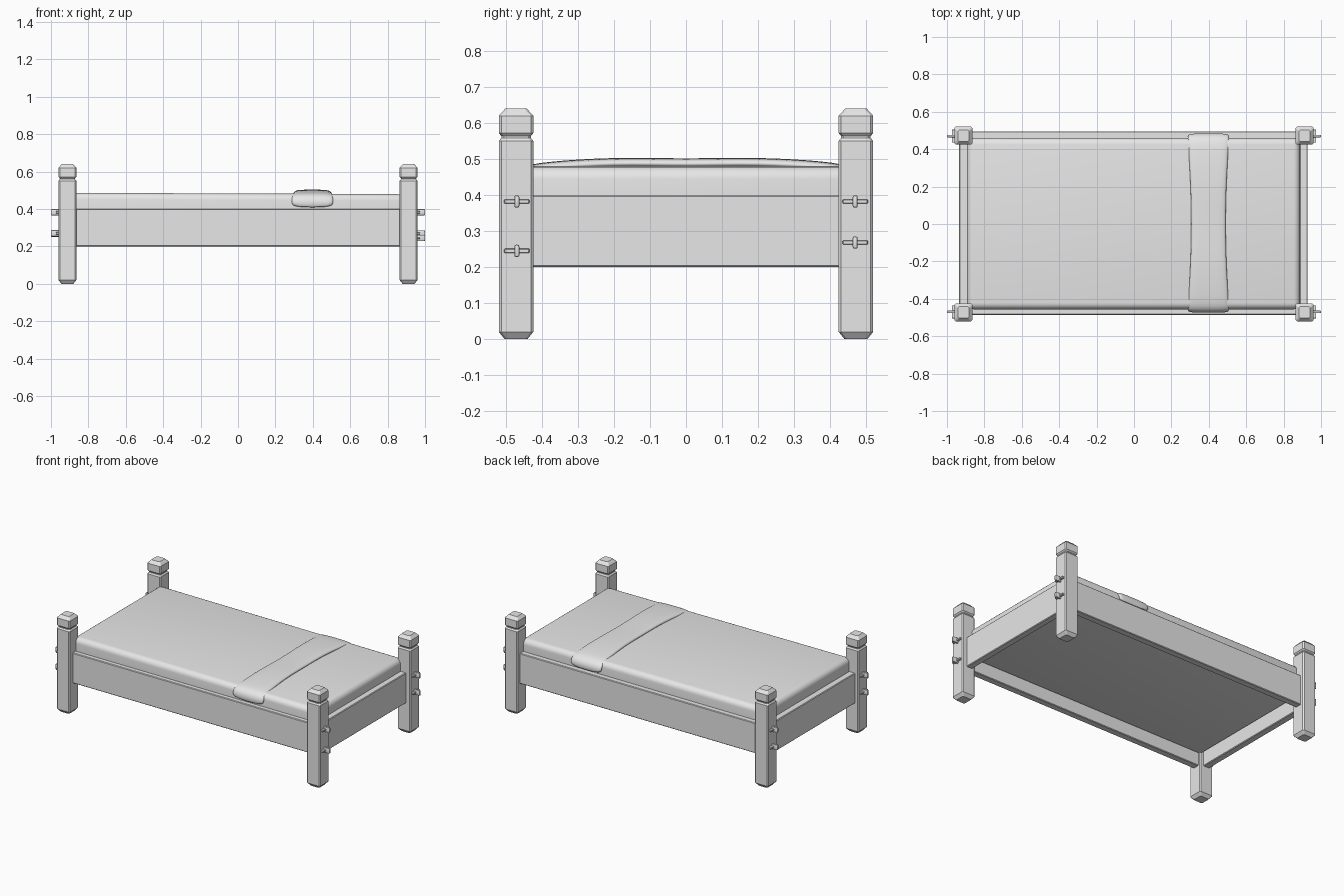
import bpy, bmesh, math
from mathutils import Vector

cube = bpy.data.objects.get("Cube")
if cube:
    bpy.data.objects.remove(cube, do_unlink=True)

grey = bpy.data.materials.new("plain grey")
grey.use_nodes = True
COLOUR = (0.8, 0.8, 0.8, 1)
grey.diffuse_color = COLOUR
grey.node_tree.nodes["Principled BSDF"].inputs["Base Color"].default_value = COLOUR


def finish(name, bm, angle=30):
    bmesh.ops.recalc_face_normals(bm, faces=bm.faces)
    mesh = bpy.data.meshes.new(name)
    bm.to_mesh(mesh)
    bm.free()
    mesh.materials.append(grey)
    obj = bpy.data.objects.new(name, mesh)
    bpy.context.collection.objects.link(obj)
    bpy.ops.object.select_all(action="DESELECT")
    obj.select_set(True)
    bpy.context.view_layer.objects.active = obj
    bpy.ops.object.shade_smooth_by_angle(angle=math.radians(angle))
    return obj


def box(name, low, high, bevel=0.004, segments=1, angle=30):
    low, high = Vector(low), Vector(high)
    bm = bmesh.new()
    bmesh.ops.create_cube(bm, size=1)
    for v in bm.verts:
        v.co = Vector(c * s for c, s in zip(v.co, high - low)) + (low + high) / 2
    bmesh.ops.bevel(bm, geom=bm.edges[:], offset=bevel, segments=segments,
                    profile=0.5, affect="EDGES")
    return finish(name, bm, angle)


def bridge(bm, a, b, closed):
    n = len(a)
    for i in range(n if closed else n - 1):
        j = (i + 1) % n
        bm.faces.new((a[i], a[j], b[j], b[i]))


# Posts: chamfered squares stacked along a profile of (inset, height)
PROFILE = [(0.016, 0), (0, 0.02), (0, 0.55), (0.007, 0.559), (0.007, 0.564),
           (0, 0.572), (0, 0.62), (0.018, 0.64)]


def post(name, x, y):
    bm = bmesh.new()
    rings = []
    for inset, z in PROFILE:
        h = 0.048 - inset
        c = h - 0.007
        ring = [(h, -c), (h, c), (c, h), (-c, h), (-h, c), (-h, -c), (-c, -h), (c, -h)]
        rings.append([bm.verts.new((x + px, y + py, z)) for px, py in ring])
    for a, b in zip(rings, rings[1:]):
        bridge(bm, a, b, True)
    bm.faces.new(rings[0])
    bm.faces.new(rings[-1])
    finish(name, bm)


# Tenon end through the post, locked by a thin wedge
def peg(name, side, y, z):
    xs = sorted((side * 0.94, side))
    box(name + "_tenon", (xs[0], y - 0.007, z - 0.017), (xs[1], y + 0.007, z + 0.017), 0.005, 2)
    xs = sorted((side * 0.958, side * 0.974))
    box(name + "_wedge", (xs[0], y - 0.035, z - 0.006), (xs[1], y + 0.035, z + 0.006), 0.002)


LOWER = {(1, -1): 0.245, (1, 1): 0.268, (-1, -1): 0.27, (-1, 1): 0.268}
for (sx, sy), low in LOWER.items():
    label = ("front" if sy < 0 else "back") + ("_left" if sx > 0 else "_right")
    post(label + "_post", sx * 0.912, sy * 0.472)
    for part, z in (("upper", 0.382), ("lower", low)):
        peg(f"{label}_{part}", sx, sy * 0.47, z)

# Rails
box("front_rail", (-0.89, -0.486, 0.2), (0.89, -0.441, 0.4))
box("back_rail", (-0.89, 0.45, 0.2), (0.89, 0.495, 0.4))
box("left_rail", (0.885, -0.45, 0.2), (0.928, 0.45, 0.4))
box("right_rail", (-0.935, -0.45, 0.2), (-0.89, 0.45, 0.4))

# Mattress, a little lower at the pillow end
mattress = box("mattress", (-0.893, -0.456, 0.28), (0.888, 0.46, 0.486), 0.035, 5, 60)
for v in mattress.data.vertices:
    if v.co.z > 0.4 and v.co.x > 0:
        v.co.z -= 0.007

# Draped blanket strip, swept along its path of (y, z)
PATH = [(-0.472, 0.405), (-0.478, 0.445), (-0.455, 0.48), (-0.4, 0.492), (-0.2, 0.506),
        (0, 0.5), (0.2, 0.506), (0.4, 0.493), (0.46, 0.48), (0.488, 0.445), (0.482, 0.405)]
ACROSS = [(-1, 0.03), (-1, 0.012), (-0.9, 0.002), (-0.4, 0), (0.4, 0),
          (0.9, 0.002), (1, 0.012), (1, 0.03)]
bm = bmesh.new()
rows = []
for i, (y, z) in enumerate(PATH):
    before, after = PATH[max(i - 1, 0)], PATH[min(i + 1, len(PATH) - 1)]
    tangent = Vector((after[0] - before[0], after[1] - before[1])).normalized()
    inward = Vector((tangent.y, -tangent.x))
    half = 0.092 + 0.02 * min(1, abs(y) / 0.45) ** 2
    row = []
    for t, depth in ACROSS:
        p = Vector((y, z)) + inward * depth
        row.append(bm.verts.new((0.398 + t * half, p.x, p.y)))
    rows.append(row)
for a, b in zip(rows, rows[1:]):
    bridge(bm, a, b, False)
# Closed flap ends and underside
for row in (rows[0], rows[-1]):
    bm.faces.new(row)
for a, b in zip(rows, rows[1:]):
    bm.faces.new((a[0], a[-1], b[-1], b[0]))
strip = finish("blanket_strip", bm, 80)
subsurf = strip.modifiers.new("soften", "SUBSURF")
subsurf.levels = subsurf.render_levels = 2
